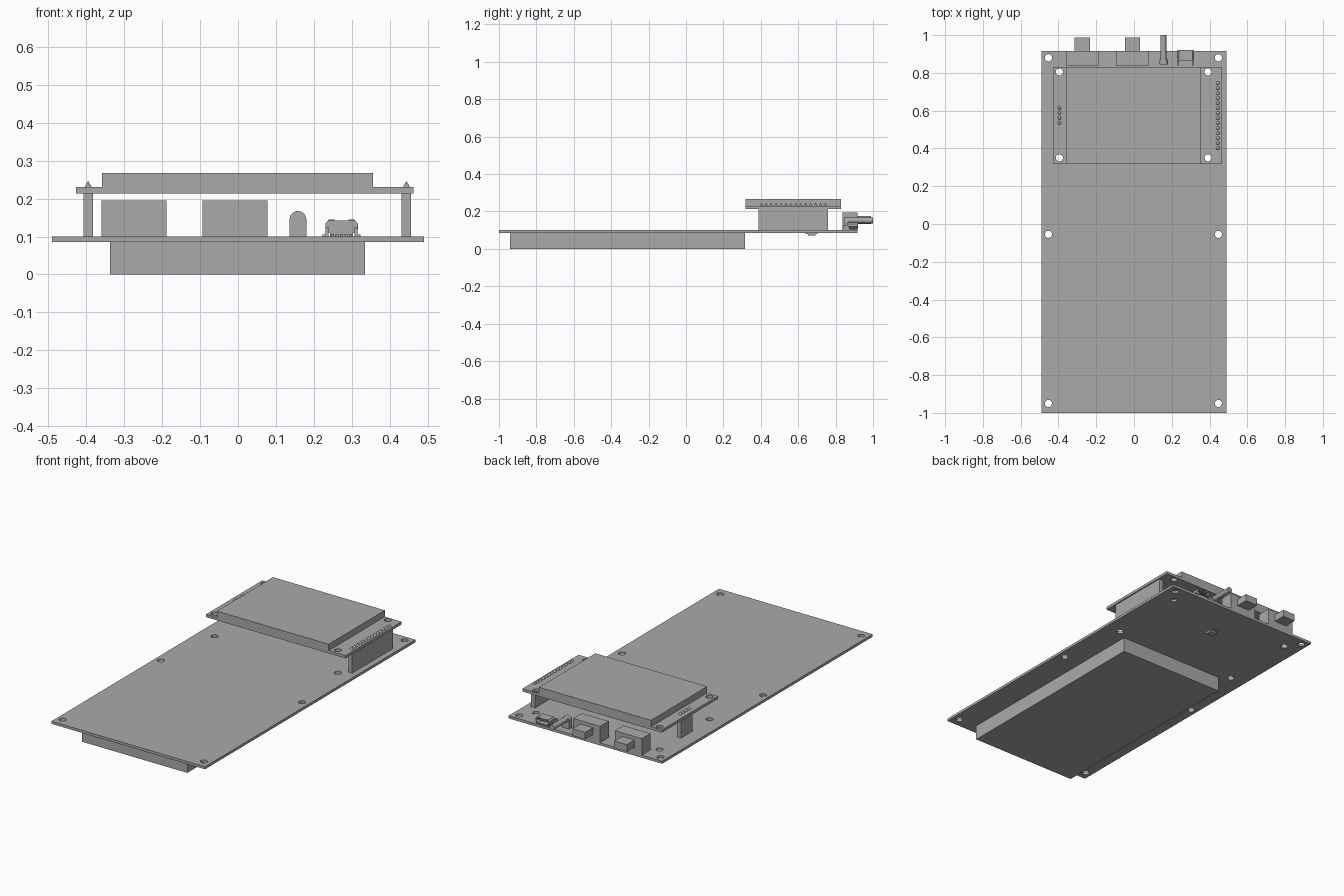
import bpy
from math import cos, sin, pi

cube = bpy.data.objects.get("Cube")
if cube:
    bpy.data.objects.remove(cube)

grey = bpy.data.materials.new("plain grey")
grey.use_nodes = True
COLOUR = (0.4, 0.4, 0.4, 1)
grey.diffuse_color = COLOUR
grey.node_tree.nodes["Principled BSDF"].inputs["Base Color"].default_value = COLOUR


def finish(name, smooth=False):
    obj = bpy.context.object
    obj.name = name
    obj.data.materials.clear()
    obj.data.materials.append(grey)
    if smooth:
        bpy.ops.object.shade_smooth_by_angle()
    return obj


def box(name, x, y, z):
    """Box spanning the given (low, high) pairs."""
    spans = (x, y, z)
    bpy.ops.mesh.primitive_cube_add(size=1, location=[(a + b) / 2 for a, b in spans])
    bpy.context.object.scale = [b - a for a, b in spans]
    bpy.ops.object.transform_apply(location=False, rotation=False)
    return finish(name)


def cone(name, loc, r1, r2, depth, rot=(0, 0, 0), sides=12):
    bpy.ops.mesh.primitive_cone_add(vertices=sides, radius1=r1, radius2=r2,
                                    depth=depth, location=loc, rotation=rot)
    return finish(name, True)


def rect(x, y):
    return [(x[0], y[0]), (x[1], y[0]), (x[1], y[1]), (x[0], y[1])]


def arc(cx, cy, r, turn=2 * pi, n=24):
    return [(cx + r * cos(turn * i / n), cy + r * sin(turn * i / n)) for i in range(n)]


def plate(name, outlines, low, high, upright=False):
    """Extrude outlines (inner ones become holes) along z, or along y if upright."""
    curve = bpy.data.curves.new(name, "CURVE")
    curve.dimensions = "2D"
    curve.fill_mode = "BOTH"
    curve.extrude = (high - low) / 2
    for points in outlines:
        spline = curve.splines.new("POLY")
        spline.points.add(len(points) - 1)
        for p, (x, y) in zip(spline.points, points):
            p.co = (x, y, 0, 1)
        spline.use_cyclic_u = True
    obj = bpy.data.objects.new(name, curve)
    bpy.context.collection.objects.link(obj)
    mid = (low + high) / 2
    obj.location = (0, mid, 0) if upright else (0, 0, mid)
    obj.rotation_euler.x = pi / 2 if upright else 0
    bpy.ops.object.select_all(action="DESELECT")
    obj.select_set(True)
    bpy.context.view_layer.objects.active = obj
    bpy.ops.object.convert(target="MESH")
    return finish(name, True)


# Boards with mounting holes
TOP = 0.1
screen_holes = [arc(x, y, 0.019) for x in (-0.395, 0.392) for y in (0.35, 0.805)]
board_holes = [arc(x, y, 0.019) for x in (-0.453, 0.447) for y in (-0.95, -0.055, 0.88)]
plate("main_board", [rect((-0.49, 0.49), (-1, 0.917))] + board_holes + screen_holes, 0.085, TOP)
plate("screen_board", [rect((-0.427, 0.463), (0.318, 0.83))] + screen_holes, 0.214, 0.23)
box("screen_panel", (-0.358, 0.356), (0.318, 0.83), (0.23, 0.267))
box("battery_case", (-0.337, 0.335), (-0.94, 0.315), (0, 0.085))

# Headers joining the boards, with pin tips above
for side, x, y0, pitch, count in (("left", 0.444, 0.402, 0.0264, 14),
                                  ("right", -0.395, 0.535, 0.0267, 4)):
    end = y0 + pitch * (count - 1)
    box(side + "_header", (x - 0.0125, x + 0.0125),
        (y0 - pitch / 2, end + pitch / 2), (TOP, 0.214))
    for i in range(count):
        cone(f"{side}_pin_tip_{i + 1}", (x, y0 + i * pitch, 0.238), 0.0095, 0, 0.017)

# Two switches with square plungers
for i, x in enumerate((-0.274, -0.008)):
    box(f"switch_body_{i + 1}", (x - 0.086, x + 0.086), (0.838, 0.917), (TOP, 0.195))
    box(f"switch_plunger_{i + 1}", (x - 0.04, x + 0.04), (0.917, 0.988), (0.134, 0.175))

# Indicator lamp: arched holder and a light pipe
holder = arc(0.158, 0.145, 0.022, pi) + [(0.136, 0.145), (0.136, TOP), (0.18, TOP)]
plate("lamp_holder", [holder], 0.845, 0.872, True)
cone("lamp_pipe", (0.156, 0.935, 0.152), 0.015, 0.015, 0.13, (pi / 2, 0, 0), 24)

# Small socket: hollow shell, back wall, tongue, feet and contacts
CX = 0.273


def shell_outline(g):
    half = [(0.03 - g, 0.108 + g), (0.043 - g, 0.119 + g),
            (0.043 - g, 0.134 - g), (0.036 - g, 0.142 - g)]
    return [(CX + x, z) for x, z in half] + [(CX - x, z) for x, z in reversed(half)]


plate("socket_shell", [shell_outline(0), shell_outline(0.004)], 0.865, 0.92, True)
plate("socket_back", [shell_outline(0.002)], 0.862, 0.872, True)
box("socket_tongue", (CX - 0.025, CX + 0.025), (0.872, 0.912), (0.125, 0.131))
box("socket_base", (CX - 0.03, CX + 0.03), (0.865, 0.912), (TOP, 0.11))
for s in (-1, 1):
    inner, outer = CX + s * 0.034, CX + s * 0.05
    xs = (min(inner, outer), max(inner, outer))
    box("socket_foot", xs, (0.838, 0.86), (TOP, 0.105))
    box("socket_side_tab", xs, (0.88, 0.905), (TOP, 0.105))
    edge = CX + s * 0.038
    box("socket_leg", (edge - 0.004, edge + 0.004), (0.84, 0.875), (TOP, 0.125))
    lip = CX + s * 0.026
    box("socket_lip", (lip - 0.008, lip + 0.008), (0.912, 0.922), (0.138, 0.145))
for i in range(5):
    x = CX + (i - 2) * 0.012
    box(f"socket_contact_{i + 1}", (x - 0.004, x + 0.004), (0.846, 0.868), (TOP, 0.107))

# Small chip under the main board
box("chip_body", (-0.012, 0.036), (0.652, 0.692), (0.071, 0.083))
for i in range(3):
    x = -0.004 + i * 0.016
    box(f"chip_lead_{i + 1}", (x - 0.004, x + 0.004), (0.64, 0.704), (0.079, 0.085))
